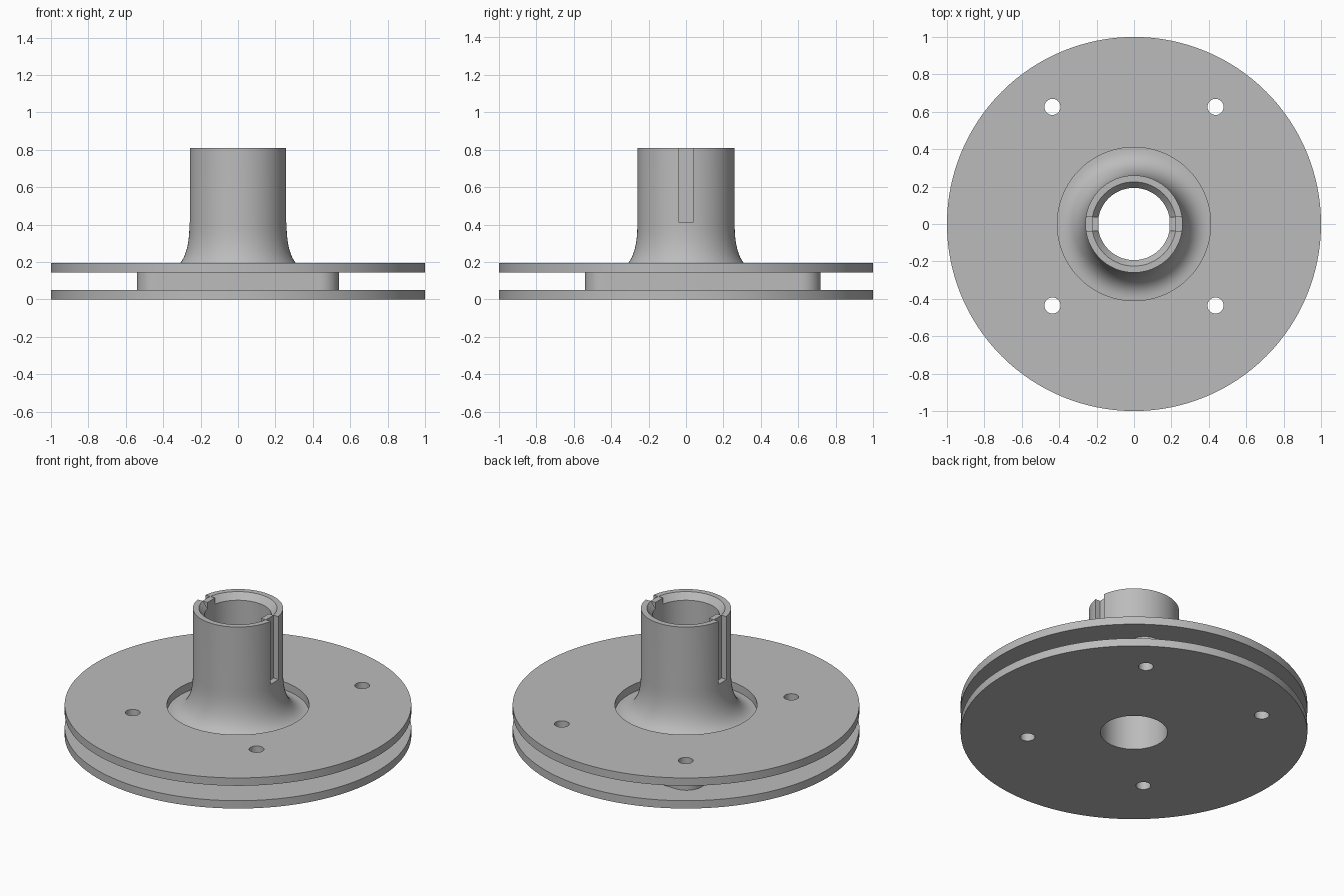
import bpy, bmesh, math

if "Cube" in bpy.data.objects:
    bpy.data.objects.remove(bpy.data.objects["Cube"])

SEG = 128
BORE = 0.193
HOLES = [(sx * 0.436, y) for sx in (-1, 1) for y in (-0.436, 0.626)]

grey = bpy.data.materials.new("plain_grey")
grey.diffuse_color = (0.5, 0.5, 0.5, 1)
grey.use_nodes = True
grey.node_tree.nodes["Principled BSDF"].inputs["Base Color"].default_value = grey.diffuse_color


def make(name, bm):
    bmesh.ops.recalc_face_normals(bm, faces=bm.faces)
    me = bpy.data.meshes.new(name)
    bm.to_mesh(me)
    bm.free()
    me.materials.append(grey)
    ob = bpy.data.objects.new(name, me)
    bpy.context.collection.objects.link(ob)
    return ob


def lathe(name, profile):
    """Revolve a closed (radius, z) profile about the z axis."""
    bm = bmesh.new()
    rings = []
    for i in range(SEG):
        a = 2 * math.pi * i / SEG
        rings.append([bm.verts.new((r * math.cos(a), r * math.sin(a), z)) for r, z in profile])
    n = len(profile)
    for i in range(SEG):
        p, q = rings[i], rings[(i + 1) % SEG]
        for j in range(n):
            k = (j + 1) % n
            bm.faces.new((p[j], q[j], q[k], p[k]))
    return make(name, bm)


def prism(name, outline, z0, z1):
    """Extrude a flat outline between two heights."""
    bm = bmesh.new()
    face = bm.faces.new([bm.verts.new((x, y, z0)) for x, y in outline])
    ext = bmesh.ops.extrude_face_region(bm, geom=[face])
    top = [v for v in ext["geom"] if isinstance(v, bmesh.types.BMVert)]
    bmesh.ops.translate(bm, verts=top, vec=(0, 0, z1 - z0))
    return make(name, bm)


def circle(x, y, r, n):
    return [(x + r * math.cos(2 * math.pi * i / n), y + r * math.sin(2 * math.pi * i / n))
            for i in range(n)]


def rect(x0, x1, y0, y1):
    return [(x0, y0), (x1, y0), (x1, y1), (x0, y1)]


def cut(ob, cutters):
    for c in cutters:
        m = ob.modifiers.new("cut", 'BOOLEAN')
        m.operation, m.solver, m.object = 'DIFFERENCE', 'EXACT', c
        bpy.context.view_layer.objects.active = ob
        bpy.ops.object.modifier_apply(modifier=m.name)


# Plates
lower_plate = lathe("lower_plate", [(BORE, 0), (1, 0), (1, 0.05), (BORE, 0.05)])
upper_plate = lathe("upper_plate", [(0.41, 0.145), (1, 0.145), (1, 0.195), (0.41, 0.195)])

# Spacer block with round corners around the bolt holes
outline = []
for cx, cy, start in ((0.436, 0.616, 0), (-0.436, 0.616, 90), (-0.436, -0.436, 180), (0.436, -0.436, 270)):
    for i in range(13):
        a = math.radians(start + 90 * i / 12)
        outline.append((cx + 0.103 * math.cos(a), cy + 0.103 * math.sin(a)))
spacer = prism("spacer", outline, 0.05, 0.145)

# Hub tube with flared foot and chamfered mouth
flare = []
for i in range(17):
    t = math.pi / 2 * i / 16
    flare.append((0.41 - 0.15 * math.sin(t) ** (2 / 2.4),
                  0.405 - 0.26 * max(math.cos(t), 0) ** (2 / 2.4)))
hub = lathe("hub", [(BORE, 0.145)] + flare + [(0.26, 0.81), (0.225, 0.81), (BORE, 0.77)])

# Bolt holes and bore
bolt_cutters = [prism("bolt_cutter", circle(x, y, 0.043, 32), -0.1, 0.4) for x, y in HOLES]
bore_cutter = prism("bore_cutter", circle(0, 0, BORE, SEG), -0.1, 0.4)
cut(lower_plate, bolt_cutters)
cut(upper_plate, bolt_cutters)
cut(spacer, bolt_cutters + [bore_cutter])

# Keyways on both sides of the hub, each backed by an inner key
key_cutters, keys = [], []
for name, s in (("right_key", 1), ("left_key", -1)):
    key_cutters.append(prism("keyway_cutter", rect(*sorted((s * 0.224, s * 0.3)), -0.038, 0.038), 0.41, 0.9))
    keys.append(prism(name, rect(*sorted((s * 0.189, s * 0.224)), -0.038, 0.038), 0.41, 0.81))
cut(hub, key_cutters)

for c in bolt_cutters + key_cutters + [bore_cutter]:
    bpy.data.objects.remove(c, do_unlink=True)

# Smooth round walls, keep hard edges
for ob in (lower_plate, upper_plate, spacer, hub):
    for p in ob.data.polygons:
        p.use_smooth = True
    ob.data.set_sharp_from_angle(angle=math.radians(30))
